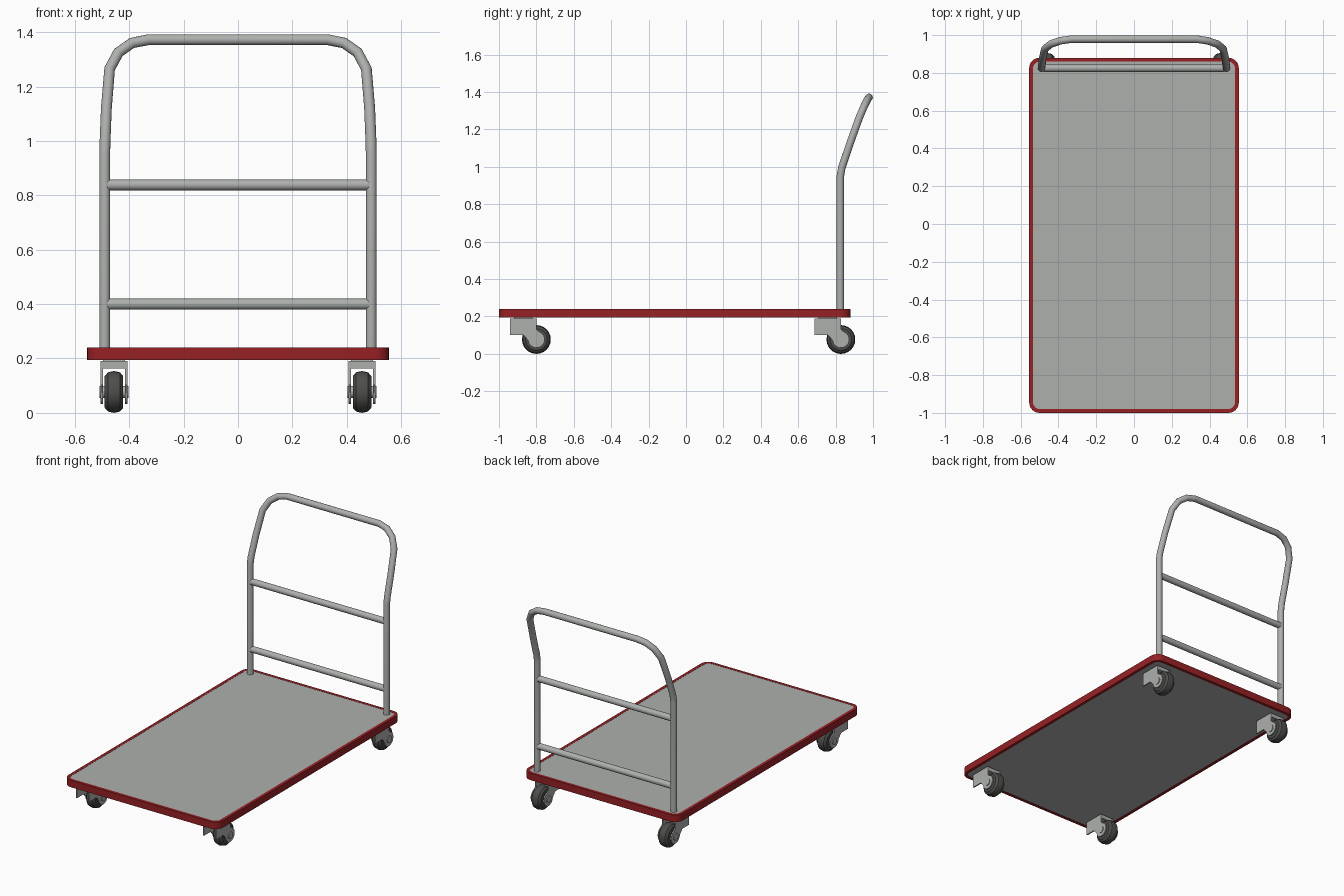
import bpy, bmesh, math
from mathutils import Matrix, Vector

if "Cube" in bpy.data.objects:
    bpy.data.objects.remove(bpy.data.objects["Cube"])


def material(name, rgb):
    m = bpy.data.materials.new(name)
    m.diffuse_color = (*rgb, 1)
    m.use_nodes = True
    m.node_tree.nodes["Principled BSDF"].inputs["Base Color"].default_value = m.diffuse_color
    return m


GREY = material("grey metal", (0.42, 0.435, 0.42))
RED = material("red bumper", (0.31, 0.015, 0.018))
DARK = material("dark rubber", (0.075, 0.075, 0.072))


def finish(bm, name, mat, smooth=True):
    bmesh.ops.recalc_face_normals(bm, faces=bm.faces)
    me = bpy.data.meshes.new(name)
    bm.to_mesh(me)
    bm.free()
    ob = bpy.data.objects.new(name, me)
    bpy.context.collection.objects.link(ob)
    me.materials.append(mat)
    if smooth:
        bpy.ops.object.select_all(action='DESELECT')
        ob.select_set(True)
        bpy.context.view_layer.objects.active = ob
        bpy.ops.object.shade_smooth_by_angle(angle=math.radians(35))
    return ob


def rounded_rect(hx, y0, y1, r, seg=6):
    pts = []
    for k, (cx, cy) in enumerate([(hx - r, y1 - r), (-hx + r, y1 - r),
                                  (-hx + r, y0 + r), (hx - r, y0 + r)]):
        for i in range(seg + 1):
            a = math.pi / 2 * (k + i / seg)
            pts.append((cx + r * math.cos(a), cy + r * math.sin(a)))
    return pts


def loft(bm, rings, closed):
    n = len(rings[0])
    for a in range(len(rings) if closed else len(rings) - 1):
        p, q = rings[a], rings[(a + 1) % len(rings)]
        for i in range(n):
            j = (i + 1) % n
            bm.faces.new((p[i], p[j], q[j], q[i]))
    if not closed:
        bm.faces.new(rings[0])
        bm.faces.new(rings[-1])


def ring(bm, pts, z):
    return [bm.verts.new((x, y, z)) for x, y in pts]


# Red bumper frame around the deck
outer = rounded_rect(0.555, -1.0, 0.88, 0.055)
inner = rounded_rect(0.535, -0.98, 0.86, 0.037)
bm = bmesh.new()
loft(bm, [ring(bm, outer, 0.195), ring(bm, outer, 0.24),
          ring(bm, inner, 0.24), ring(bm, inner, 0.195)], True)
finish(bm, "bumper_rim", RED)

# Grey deck panel
bm = bmesh.new()
loft(bm, [ring(bm, inner, 0.197), ring(bm, inner, 0.239)], False)
finish(bm, "deck", GREY)


def tube(name, pts, r, sides=16):
    # sweep a circle along a mirrored-safe path
    bm = bmesh.new()
    P = [Vector(p) for p in pts]
    side = None
    rings = []
    for i, p in enumerate(P):
        d0 = (p - P[i - 1]).normalized() if i else (P[1] - p).normalized()
        d1 = (P[i + 1] - p).normalized() if i < len(P) - 1 else d0
        t = (d0 + d1).normalized()
        if side is None:
            side = t.orthogonal().normalized()
        side = (side - t * side.dot(t)).normalized()
        other = t.cross(side)
        rings.append([bm.verts.new(p + r * (math.cos(a) * side + math.sin(a) * other))
                      for a in (2 * math.pi * k / sides for k in range(sides))])
    loft(bm, rings, False)
    return finish(bm, name, GREY)


# Push handle: upright legs leaning back into a rounded top
half = [(0.49, 0.825, 0.235), (0.49, 0.825, 0.95), (0.489, 0.833, 0.995),
        (0.484, 0.875, 1.12), (0.472, 0.927, 1.265), (0.44, 0.953, 1.325),
        (0.39, 0.97, 1.36), (0.33, 0.979, 1.372)]
tube("push_handle", half + [(-x, y, z) for x, y, z in reversed(half)], 0.02)
for label, z in (("lower", 0.40), ("upper", 0.838)):
    tube(label + "_crossbar", [(-0.48, 0.825, z), (0.48, 0.825, z)], 0.02)


def box(bm, lo, hi):
    c = [(a + b) / 2 for a, b in zip(lo, hi)]
    s = [b - a for a, b in zip(lo, hi)]
    bmesh.ops.create_cube(bm, size=1, matrix=Matrix.Translation(c) @ Matrix.Diagonal((*s, 1)))


# Casters; y and z of the fork outline are relative to the wheel centre
AXLE_Z = 0.077
fork = [(-0.14, 0.113), (0.0, 0.113), (0.0, 0.055)]
fork += [(0.045 * math.cos(a), 0.045 * math.sin(a))
         for a in (math.radians(75 - 25 * k) for k in range(11))]
fork += [(-0.07, 0.025), (-0.14, 0.025)]


def caster(name, cx, cy):
    # tyre: lathe of a chamfered profile about the axle
    bm = bmesh.new()
    prof = [(-0.034, 0.048), (-0.034, 0.058), (-0.022, 0.072), (0, 0.077),
            (0.022, 0.072), (0.034, 0.058), (0.034, 0.048)]
    n = 24
    rings = [[bm.verts.new((cx + x, cy + r * math.cos(2 * math.pi * k / n),
                            AXLE_Z + r * math.sin(2 * math.pi * k / n)))
              for k in range(n)] for x, r in prof]
    loft(bm, rings, False)
    finish(bm, name + "_wheel", DARK)
    # fork: two side plates, bridge, mounting plate
    bm = bmesh.new()
    for x0, x1 in ((-0.049, -0.041), (0.041, 0.049)):
        loft(bm, [[bm.verts.new((cx + x, cy + y, AXLE_Z + z)) for y, z in fork]
                  for x in (x0, x1)], False)
    box(bm, (cx - 0.045, cy - 0.139, 0.164), (cx + 0.045, cy - 0.001, 0.189))
    box(bm, (cx - 0.04, cy - 0.12, 0.188), (cx + 0.04, cy - 0.02, 0.198))
    finish(bm, name + "_fork", GREY, False)
    # axle with bolt heads
    bm = bmesh.new()
    bmesh.ops.create_cone(bm, cap_ends=True, segments=16, radius1=0.022, radius2=0.022,
                          depth=0.108, matrix=Matrix.Translation((cx, cy, AXLE_Z))
                          @ Matrix.Rotation(math.pi / 2, 4, 'Y'))
    finish(bm, name + "_axle", GREY)


for sx, lr in ((-1, "left"), (1, "right")):
    for y, fb in ((-0.8, "front"), (0.828, "rear")):
        caster(f"{fb}_{lr}_caster", sx * 0.456, y)
